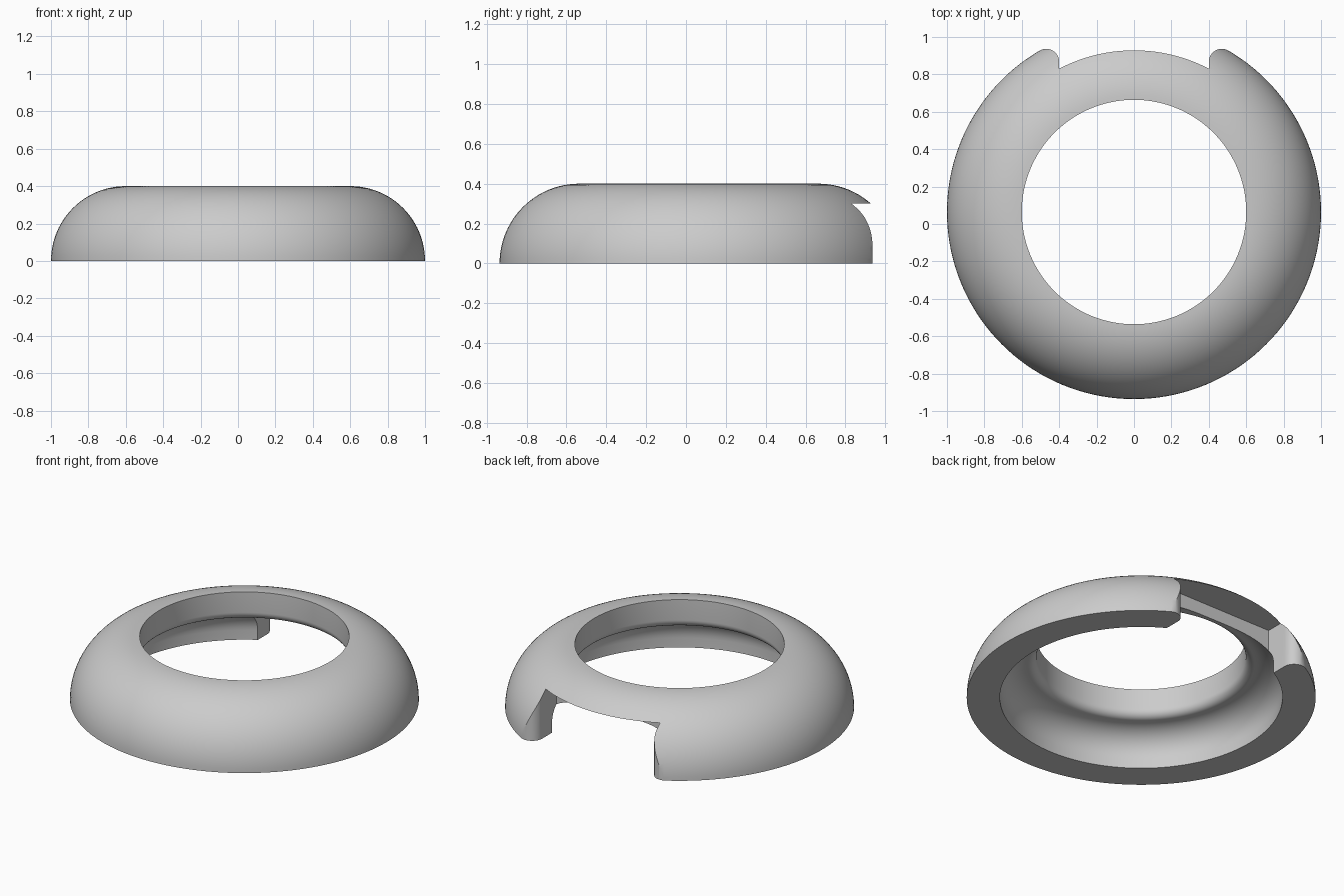
import bpy
import bmesh
from math import sin, cos, pi, sqrt, atan2

cube = bpy.data.objects.get("Cube")
if cube:
    bpy.data.objects.remove(cube, do_unlink=True)

RING_Y = 0.064      # ring axis, set back so the notched body is centred
HALF_NOTCH = 0.4
NOTCH_TOP = 0.3
NOTCH_DEPTH = 0.66
CORNER = 0.07

grey = bpy.data.materials.new("plain_grey")
grey.use_nodes = True
colour = (0.6, 0.6, 0.6, 1)
grey.diffuse_color = colour
grey.node_tree.nodes["Principled BSDF"].inputs["Base Color"].default_value = colour


def arc(cx, cy, radius, start, end, steps):
    angles = [start + (end - start) * i / steps for i in range(steps + 1)]
    return [(cx + radius * cos(a), cy + radius * sin(a)) for a in angles]


def make_object(name, bm):
    bmesh.ops.recalc_face_normals(bm, faces=bm.faces)
    mesh = bpy.data.meshes.new(name)
    bm.to_mesh(mesh)
    bm.free()
    mesh.materials.append(grey)
    obj = bpy.data.objects.new(name, mesh)
    obj.location.y = RING_Y
    bpy.context.collection.objects.link(obj)
    return obj


# Ring section: domed outside, straight bore, rounded lip, hollow underside
section = arc(0.6, 0, 0.4, 0, pi / 2, 24)
section += arc(0.65, 0.27, 0.05, pi, 1.5 * pi, 8)
section += arc(0.65, 0.06, 0.16, pi / 2, 0, 12)[1:]
section.append((0.81, 0))

bm = bmesh.new()
verts = [bm.verts.new((r, 0, z)) for r, z in section]
edges = [bm.edges.new((v, verts[i - 1])) for i, v in enumerate(verts)]
bmesh.ops.spin(bm, geom=verts + edges, cent=(0, 0, 0), axis=(0, 0, 1),
               angle=2 * pi, steps=144, use_merge=True)
bmesh.ops.remove_doubles(bm, verts=bm.verts, dist=0.0001)
ring = make_object("domed_ring", bm)

# Notch outline: straight cheeks that round over into the outer wall
cx = HALF_NOTCH + CORNER
cy = sqrt((1 - CORNER) ** 2 - cx ** 2)
half = [(HALF_NOTCH, NOTCH_DEPTH)]
half += arc(cx, cy, CORNER, pi, atan2(cy, cx), 14)
half.append((cx * 1.3, cy * 1.3))
outline = half + [(-x, y) for x, y in reversed(half)]

bm = bmesh.new()
base = bm.faces.new([bm.verts.new((x, y, -0.1)) for x, y in outline])
result = bmesh.ops.extrude_face_region(bm, geom=[base])
for v in result["geom"]:
    if isinstance(v, bmesh.types.BMVert):
        v.co.z = NOTCH_TOP
cutter = make_object("notch_cutter", bm)
cutter.hide_render = True

# Cut the notch, then smooth the curved surfaces
bpy.context.view_layer.objects.active = ring
ring.select_set(True)
cut = ring.modifiers.new("notch", "BOOLEAN")
cut.operation = "DIFFERENCE"
cut.solver = "EXACT"
cut.object = cutter
bpy.ops.object.modifier_apply(modifier=cut.name)
bpy.data.objects.remove(cutter, do_unlink=True)
bpy.ops.object.shade_smooth_by_angle(angle=pi / 6)
